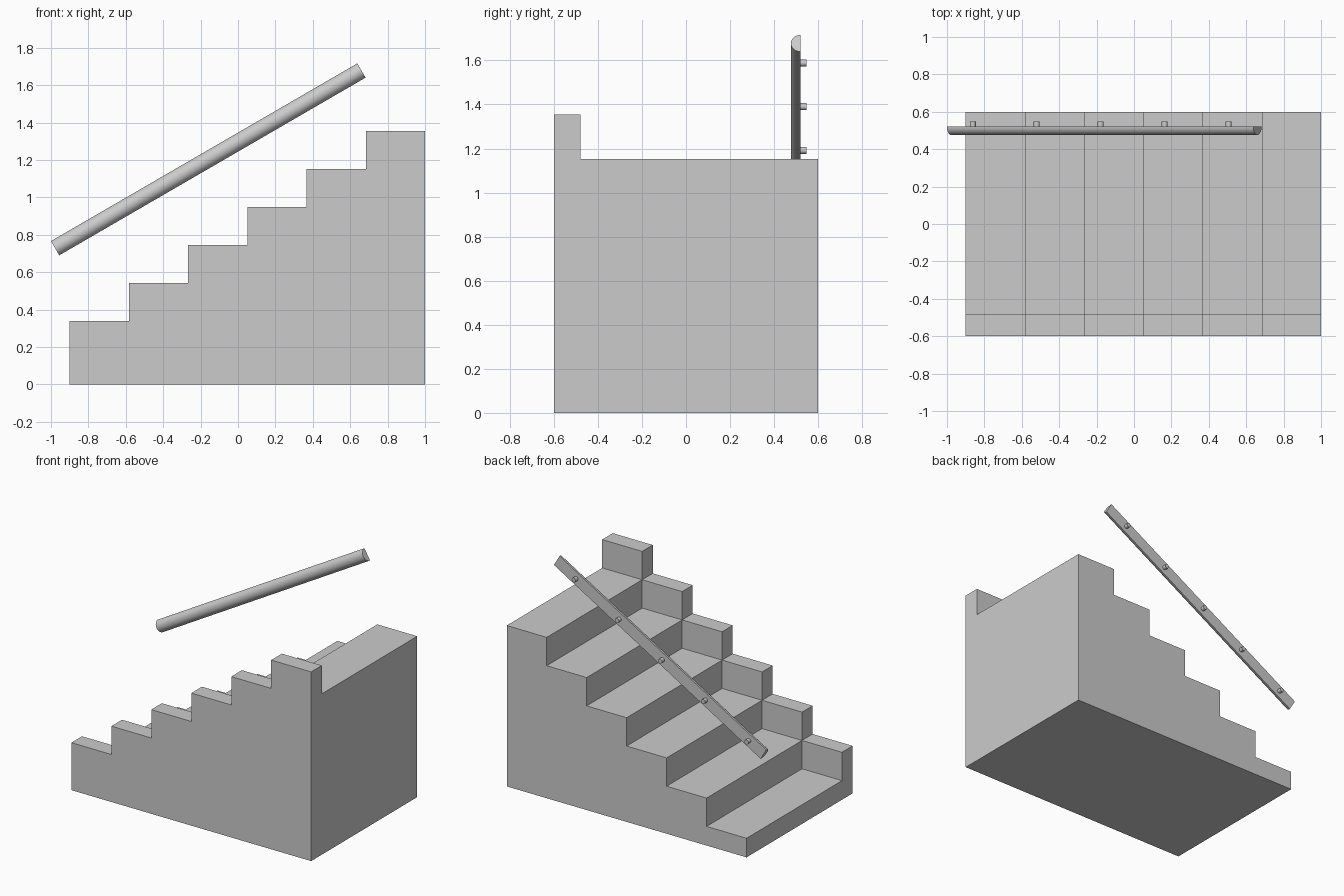
import bpy, bmesh, math
from mathutils import Matrix, Vector

if "Cube" in bpy.data.objects:
    bpy.data.objects.remove(bpy.data.objects["Cube"])

STEPS, X0, X1 = 6, -0.9, 1.0
RUN, RISE, BASE = (X1 - X0) / STEPS, 0.203, 0.137
Y_FRONT, Y_WALL, Y_BACK = -0.6, -0.48, 0.6


def finish(bm, name, smooth=False):
    bmesh.ops.remove_doubles(bm, verts=bm.verts, dist=1e-5)
    bmesh.ops.recalc_face_normals(bm, faces=bm.faces)
    mesh = bpy.data.meshes.new(name)
    bm.to_mesh(mesh)
    bm.free()
    obj = bpy.data.objects.new(name, mesh)
    bpy.context.collection.objects.link(obj)
    if smooth:
        bpy.ops.object.select_all(action='DESELECT')
        obj.select_set(True)
        bpy.context.view_layer.objects.active = obj
        bpy.ops.object.shade_smooth_by_angle(angle=math.radians(35))
    return obj


def quad(bm, pts):
    return bm.faces.new([bm.verts.new(p) for p in pts])


def stepped_profile(first_height):
    pts = [(X0, 0)]
    for i in range(STEPS):
        z = first_height + i * RISE
        pts += [(X0 + i * RUN, z), (X0 + (i + 1) * RUN, z)]
    return pts + [(X1, 0)]


def stepped_block(bm, profile, ya, yb, cap_y):
    for (xa, za), (xb, zb) in zip(profile, profile[1:] + profile[:1]):
        quad(bm, [(xa, ya, za), (xb, ya, zb), (xb, yb, zb), (xa, yb, za)])
    bm.faces.new([bm.verts.new((x, cap_y, z)) for x, z in profile])


# Staircase: treads plus a stepped side wall one riser higher
bm = bmesh.new()
stepped_block(bm, stepped_profile(BASE), Y_WALL, Y_BACK, Y_BACK)
stepped_block(bm, stepped_profile(BASE + RISE), Y_FRONT, Y_WALL, Y_FRONT)
for i in range(STEPS):
    xa, xb = X0 + i * RUN, X0 + (i + 1) * RUN
    z = BASE + i * RISE
    quad(bm, [(xa, Y_WALL, z), (xb, Y_WALL, z),
              (xb, Y_WALL, z + RISE), (xa, Y_WALL, z + RISE)])
finish(bm, "staircase")

# Handrail: half-round bar with its flat side facing the back
start, end = Vector((-0.978, 0.52, 0.728)), Vector((0.66, 0.52, 1.678))
along = (end - start).normalized()
up = Vector((-along.z, 0, along.x))
R, SEG = 0.044, 16
bm = bmesh.new()
ring = []
for k in range(SEG + 1):
    a = math.pi * k / SEG
    ring.append(bm.verts.new(start + up * R * math.cos(a) - Vector((0, R * math.sin(a), 0))))
face = bm.faces.new(ring)
ext = bmesh.ops.extrude_face_region(bm, geom=[face])
bmesh.ops.translate(bm, vec=end - start,
                    verts=[g for g in ext["geom"] if isinstance(g, bmesh.types.BMVert)])
finish(bm, "handrail", smooth=True)

# Mounting pegs behind the rail
for i in range(5):
    x = -0.862 + i * 0.342
    z = start.z + (x - start.x) * along.z / along.x
    bm = bmesh.new()
    bmesh.ops.create_cone(bm, cap_ends=True, segments=16, radius1=0.016, radius2=0.016,
                          depth=0.028, matrix=Matrix.Translation((x, 0.534, z))
                          @ Matrix.Rotation(math.pi / 2, 4, 'X'))
    finish(bm, f"rail_peg_{i + 1}", smooth=True)
